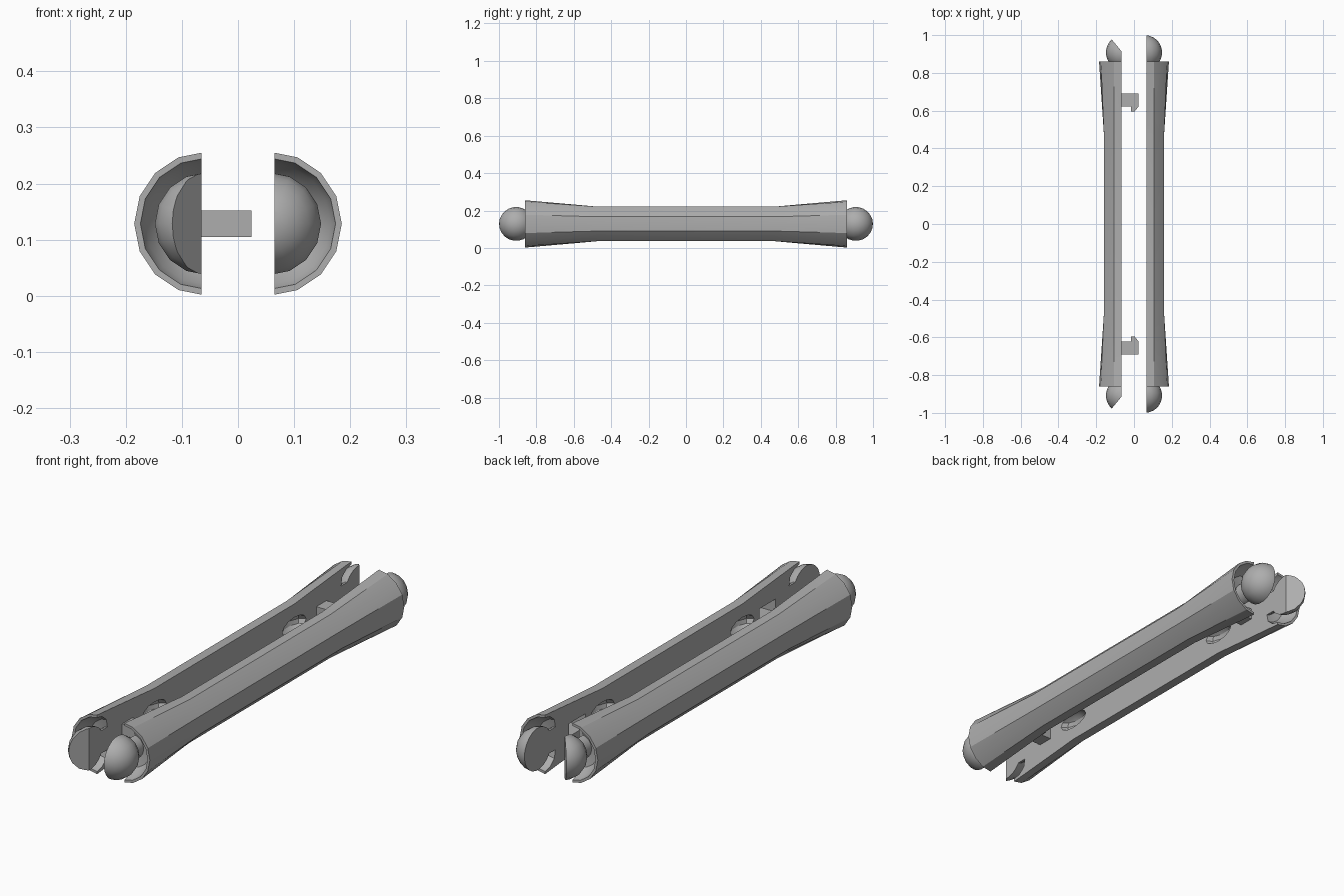
import bpy, bmesh
from math import cos, sin, pi, radians, sqrt
from mathutils import Vector, Matrix

if "Cube" in bpy.data.objects:
    bpy.data.objects.remove(bpy.data.objects["Cube"])

grey = bpy.data.materials.new("plain grey")
grey.use_nodes = True
grey.diffuse_color = (0.42, 0.42, 0.42, 1)
grey.node_tree.nodes["Principled BSDF"].inputs["Base Color"].default_value = (0.42, 0.42, 0.42, 1)

SIDES = 16
AXIS_X, AXIS_Z = 0.057, 0.1285      # tube axis
CUT_X = 0.065                       # flat inner face
BALL_Y, BALL_R = 0.908, 0.092


def finish(name, bm):
    bmesh.ops.recalc_face_normals(bm, faces=bm.faces)
    mesh = bpy.data.meshes.new(name)
    bm.to_mesh(mesh)
    bm.free()
    mesh.materials.append(grey)
    obj = bpy.data.objects.new(name, mesh)
    bpy.context.collection.objects.link(obj)
    return obj


def slice_off(bm, point, normal):
    """Cut away the side the normal points to and cap the cut."""
    cut = bmesh.ops.bisect_plane(bm, geom=bm.verts[:] + bm.edges[:] + bm.faces[:],
                                 plane_co=point, plane_no=normal, clear_outer=True)
    edges = [e for e in cut["geom_cut"] if isinstance(e, bmesh.types.BMEdge)]
    bmesh.ops.contextual_create(bm, geom=edges)


def end_profile():
    """(radius, y) from the grip, over the flared rim, into the socket, around the ball."""
    pts = [(0.1, 0.475), (0.128, 0.86), (0.117, 0.86),
           (0.108, 0.825), (0.085, 0.797), (0.05, 0.79)]
    first = math_angle = radians(-57)
    for i in range(9):
        a = first + (pi / 2 - first) * i / 9
        pts.append((BALL_R * cos(a), BALL_Y + BALL_R * sin(a)))
    return pts


def half_body(name, side):
    bm = bmesh.new()
    ends = end_profile()
    profile = [(r, -y) for r, y in reversed(ends)] + ends
    rings = []
    for r, y in profile:
        grip = abs(y) < 0.5
        ring = []
        for k in range(SIDES):
            a = 2 * pi * k / SIDES
            # the grip is eight-sided, its middle points lie on flat sides
            rad = r * cos(pi / 8) if grip and k % 2 == 0 else r
            cx = AXIS_X + (0.01 if grip else 0)
            ring.append(bm.verts.new((side * (cx + rad * cos(a)), y, AXIS_Z + rad * sin(a))))
        rings.append(ring)
    for a, b in zip(rings, rings[1:]):
        for k in range(SIDES):
            n = (k + 1) % SIDES
            bm.faces.new((a[k], a[n], b[n], b[k]))
    for ring, s in ((rings[0], -1), (rings[-1], 1)):
        pole = bm.verts.new((side * AXIS_X, s * (BALL_Y + BALL_R), AXIS_Z))
        for k in range(SIDES):
            bm.faces.new((ring[k], ring[(k + 1) % SIDES], pole))
    slice_off(bm, (side * CUT_X, 0, 0), (-side, 0, 0))
    if side < 0:                    # bevelled balls on the hooked half
        for s in (-1, 1):
            slice_off(bm, (-CUT_X, s * 0.913, 0), Vector((0.063, s * 0.052, 0)).normalized())
    return finish(name, bm)


def carve(obj, cutter):
    mod = obj.modifiers.new("carve", "BOOLEAN")
    mod.operation, mod.solver, mod.object = "DIFFERENCE", "EXACT", cutter
    bpy.context.view_layer.objects.active = obj
    bpy.ops.object.modifier_apply(modifier=mod.name)
    bpy.data.objects.remove(cutter)


def pocket(side, s):
    bm = bmesh.new()
    m = Matrix.Translation((side * CUT_X, s * 0.473, AXIS_Z)) @ Matrix.Diagonal((0.04, 0.08, 0.035, 1))
    bmesh.ops.create_uvsphere(bm, u_segments=10, v_segments=6, radius=1, matrix=m)
    return finish("pocket_cutter", bm)


def slot(s):
    bm = bmesh.new()
    m = Matrix.Translation((CUT_X, s * 0.643, AXIS_Z)) @ Matrix.Diagonal((0.18, 0.11, 0.055, 1))
    bmesh.ops.create_cube(bm, size=1, matrix=m)
    return finish("slot_cutter", bm)


def hook(name, s):
    outline = [(-0.075, 0.69), (0.024, 0.69), (0.024, 0.622), (0.003, 0.595),
               (-0.017, 0.595), (-0.017, 0.622), (-0.075, 0.622)]
    bm = bmesh.new()
    face = bm.faces.new([bm.verts.new((x, s * y, AXIS_Z - 0.024)) for x, y in outline])
    top = bmesh.ops.extrude_face_region(bm, geom=[face])["geom"]
    bmesh.ops.translate(bm, vec=(0, 0, 0.048),
                        verts=[v for v in top if isinstance(v, bmesh.types.BMVert)])
    return finish(name, bm)


# two halves of the handle
for name, side in (("hooked_half", -1), ("slotted_half", 1)):
    body = half_body(name, side)
    for s in (-1, 1):
        carve(body, pocket(side, s))
        if side > 0:
            carve(body, slot(s))
    bpy.ops.object.select_all(action="DESELECT")
    body.select_set(True)
    bpy.context.view_layer.objects.active = body
    bpy.ops.object.shade_smooth_by_angle(angle=radians(30))

# snap hooks
hook("front_hook", -1)
hook("back_hook", 1)
